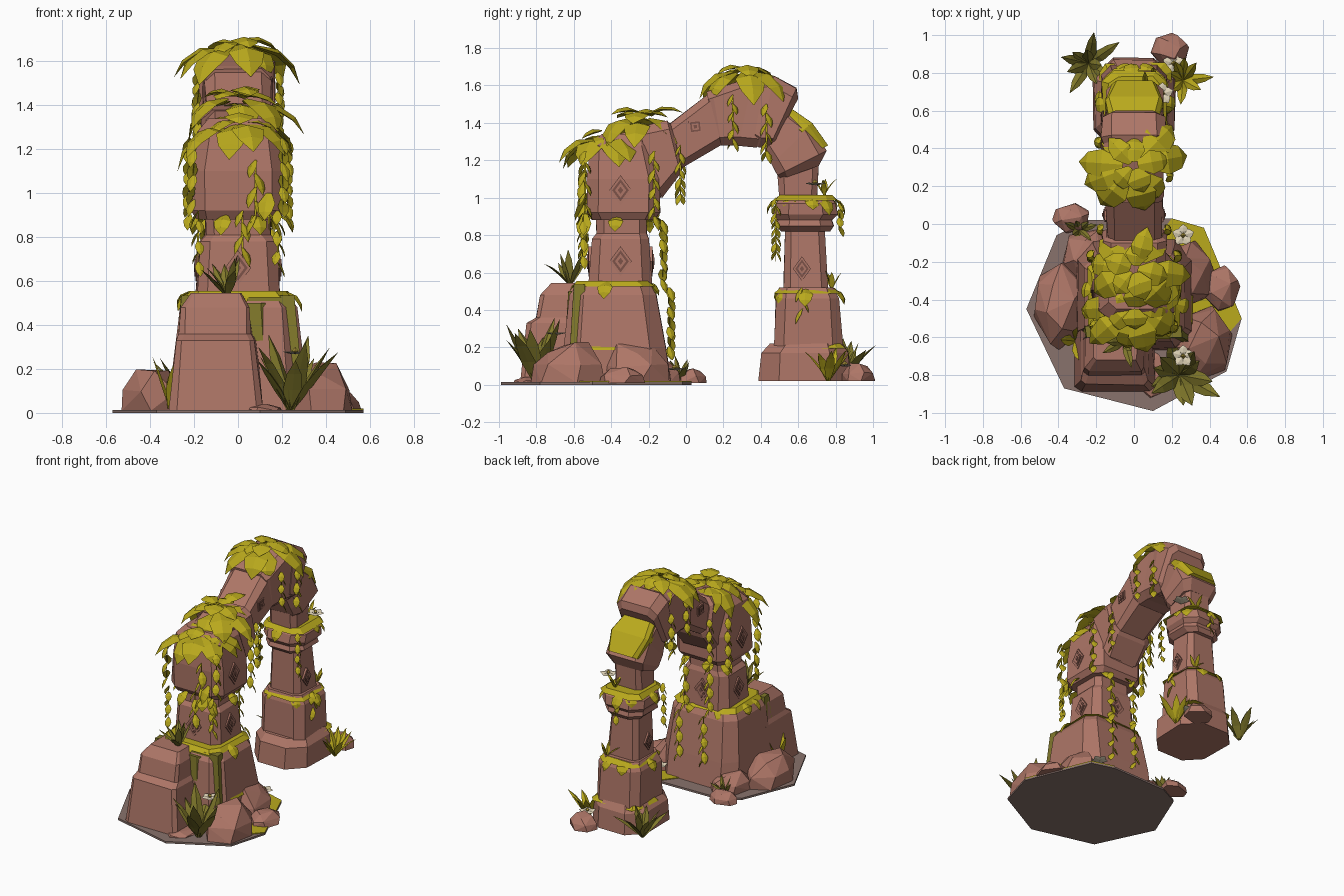
import bpy, bmesh, math, random
from mathutils import Vector

if "Cube" in bpy.data.objects:
    bpy.data.objects.remove(bpy.data.objects["Cube"])
random.seed(4)
R = random.uniform

def mat(name, r, g, b):
    m = bpy.data.materials.new(name)
    m.diffuse_color = (r, g, b, 1)
    m.use_nodes = True
    m.node_tree.nodes["Principled BSDF"].inputs["Base Color"].default_value = m.diffuse_color
    return m

STONE = mat("stone", .42, .18, .135)
CARVE = mat("carved_stone", .2, .085, .065)
EARTH = mat("earth", .25, .17, .15)
LEAF = mat("leaf", .49, .40, .012)
OLIVE = mat("grass", .22, .19, .024)
CREAM = mat("petal", .75, .66, .48)
GOLD = mat("flower_centre", .5, .36, .05)

def finish(name, bm, m):
    bmesh.ops.recalc_face_normals(bm, faces=bm.faces)
    me = bpy.data.meshes.new(name)
    bm.to_mesh(me)
    bm.free()
    me.materials.append(m)
    ob = bpy.data.objects.new(name, me)
    bpy.context.collection.objects.link(ob)
    return ob

def skin(bm, rings):
    rings = [[bm.verts.new(p) for p in r] for r in rings]
    n = len(rings[0])
    for a, b in zip(rings, rings[1:]):
        for i in range(n):
            bm.faces.new((a[i], a[(i + 1) % n], b[(i + 1) % n], b[i]))
    bm.faces.new(rings[0])
    bm.faces.new(rings[-1])

def hull(bm, pts):
    vs = [bm.verts.new(p) for p in pts]
    r = bmesh.ops.convex_hull(bm, input=vs)
    dead = {g for g in r["geom_interior"] + r["geom_unused"] if isinstance(g, bmesh.types.BMVert)}
    bmesh.ops.delete(bm, geom=list(dead), context='VERTS')

def loft(name, secs, m=STONE, ch=.3, cx=0, jit=.006):
    """Chamfered block; each section spans two (y, z) points with half width hx."""
    bm, rings = bmesh.new(), []
    for y0, z0, y1, z1, hx in secs:
        c = Vector((cx, (y0 + y1) / 2, (z0 + z1) / 2))
        v = Vector((0, (y1 - y0) / 2, (z1 - z0) / 2))
        k = ch * min(hx, v.length)
        p, q = 1 - k / hx, 1 - k / v.length
        oct8 = [(1, -q), (1, q), (p, 1), (-p, 1), (-1, q), (-1, -q), (-p, -1), (p, -1)]
        rings.append([c + Vector((a * hx + R(-jit, jit), 0, 0)) + v * (b + R(-jit, jit) * 3) for a, b in oct8])
    skin(bm, rings)
    return finish(name, bm, m)

# Ground slab under the large pillar, with a moss corner
def plate(name, pts, z0, z1, m):
    bm = bmesh.new()
    skin(bm, [[(x, y, z) for x, y in pts] for z in (z0, z1)])
    finish(name, bm, m)
plate("ground_slab", [(-.57, -.45), (-.41, -.06), (-.25, .02), (.2, .03), (.37, -.02), (.57, -.5), (.49, -.78), (.1, -.99), (-.37, -.87)], 0, .014, EARTH)
plate("ground_moss", [(.1, -.1), (.2, .03), (.37, -.02), (.57, -.5), (.5, -.58), (.2, -.5)], .012, .02, LEAF)

# Large pillar
loft("large_base", [(-.67, .01, -.08, .01, .31), (-.65, .2, -.11, .2, .3), (-.62, .48, -.16, .48, .265), (-.58, .54, -.19, .54, .23)])
loft("front_step", [(-.89, .01, -.5, .01, .21), (-.85, .33, -.5, .33, .18), (-.8, .36, -.5, .36, .165),
                    (-.78, .48, -.5, .48, .155), (-.72, .545, -.5, .545, .12)], cx=-.1, ch=.14)
loft("step_moss", [(-.66, .03, -.5, .03, .13), (-.63, .5, -.5, .5, .09)], OLIVE, cx=.03)
loft("side_moss", [(-.63, .05, -.53, .05, .302), (-.6, .535, -.54, .535, .255)], OLIVE, ch=.1)
loft("lower_pillar", [(-.52, .53, -.18, .53, .19), (-.5, .78, -.2, .78, .172), (-.48, .81, -.21, .81, .15), (-.48, .9, -.21, .9, .15)])
loft("upper_pillar", [(-.5, .88, -.17, .88, .185), (-.53, .92, -.14, .92, .21), (-.53, 1.1, -.14, 1.1, .21),
                      (-.51, 1.28, -.19, 1.28, .18), (-.45, 1.34, -.22, 1.34, .13)])

# Arch stones
loft("arch_shoulder", [(-.36, 1.34, -.17, .96, .15), (-.24, 1.38, -.1, 1.05, .15)])
loft("arch_collar", [(-.26, 1.38, -.13, 1.0, .165), (-.1, 1.41, -.03, 1.13, .168), (-.08, 1.39, -.02, 1.16, .15)])
loft("arch_stone", [(-.1, 1.385, -.02, 1.16, .14), (.12, 1.555, .19, 1.28, .152)])
loft("arch_crown", [(.11, 1.565, .17, 1.285, .145), (.14, 1.58, .19, 1.28, .155), (.36, 1.65, .28, 1.28, .16), (.46, 1.63, .38, 1.27, .16)])
loft("crown_collar", [(.42, 1.635, .36, 1.29, .16), (.47, 1.65, .39, 1.27, .172), (.59, 1.585, .445, 1.27, .168), (.6, 1.53, .46, 1.27, .14)])
loft("arch_haunch", [(.54, 1.48, .42, 1.26, .135), (.67, 1.385, .46, 1.18, .152), (.75, 1.25, .49, 1.12, .152), (.71, 1.17, .51, 1.1, .12)])
loft("arch_foot", [(.71, 1.2, .49, 1.13, .11), (.7, .98, .5, .98, .11)])

# Small pillar
loft("capital", [(.51, .82, .77, .82, .12), (.48, .85, .79, .85, .155), (.49, .88, .78, .88, .15), (.47, .91, .81, .91, .17),
                 (.48, .97, .8, .97, .165), (.51, 1.01, .77, 1.01, .13)], ch=.45)
loft("small_shaft", [(.52, .5, .76, .5, .13), (.53, .84, .74, .84, .11)])
loft("small_plinth", [(.47, .2, .84, .2, .18), (.48, .46, .82, .46, .17), (.5, .52, .79, .52, .14)])
loft("small_base", [(.39, .02, .88, .02, .22), (.4, .17, .87, .17, .21), (.45, .22, .84, .22, .175)], ch=.5)

# Moss caps lying on ledges
for i, (y0, y1, z, hx) in enumerate([(-.61, -.17, .525, .255), (.475, .825, .488, .166), (.56, .85, .195, .196), (.47, .81, .985, .162)]):
    loft("moss_cap_%d" % i, [(y0, z, y1, z, hx), (y0 + .03, z + .03, y1 - .03, z + .03, hx - .03)], LEAF, jit=.014)
loft("moss_band", [(-.58, .185, -.24, .185, .285), (-.56, .215, -.26, .215, .27)], LEAF, cx=.028, jit=.004)
loft("haunch_moss", [(.53, 1.5, .47, 1.42, .12), (.675, 1.4, .6, 1.34, .155), (.76, 1.28, .68, 1.24, .12)], LEAF, ch=.5)

# Loose rocks: cx, cy, half x, half y, height, base z
bm = bmesh.new()
for x, y, a, b, h, z in [(-.39, -.43, .14, .23, .2, .01), (.37, -.63, .15, .2, .2, .01), (.3, -.27, .12, .18, .19, .01),
                         (.46, -.34, .1, .12, .08, .01), (-.33, .03, .1, .08, .07, .01), (.19, .92, .1, .09, .09, .02),
                         (-.25, -.17, .13, .15, .12, .01), (.1, -.8, .1, .12, .03, .01)]:
    pts = []
    for n, r, t in ((6, 1.03, 0), (6, .97, .5), (4, .55, 1)):
        for i in range(n):
            g = i * math.tau / n + .3 + R(-.25, .25)
            pts.append((x + a * r * math.cos(g), y + b * r * math.sin(g), z + h * t * (1 if t == 0 else R(.8, 1.1))))
    hull(bm, pts)
finish("loose_rocks", bm, STONE)

# Carved diamonds: stacked frames facing the sides or the front
frames, grooves = bmesh.new(), bmesh.new()
def diamond(o, u, w, h, turn=0):
    o, u = Vector(o), Vector(u)
    s = Vector((u.y, u.x, 0))
    for k, (f, bm) in enumerate([(1, frames), (.74, grooves), (.5, frames), (.24, grooves)]):
        pts = []
        for i in range(4):
            g = i * math.pi / 2 + turn
            rim = s * (w * f * math.cos(g)) + Vector((0, 0, h * f * math.sin(g)))
            pts += [o + rim - u * .01, o + rim + u * (.005 + .004 * k)]
        hull(bm, pts)
for sx in (1, -1):
    for hx, y, z, w, h, t in [(.184, -.35, .66, .06, .08, 0), (.213, -.35, 1.04, .06, .08, 0), (.127, .62, .62, .048, .066, 0), (.152, .05, 1.38, .05, .05, .9)]:
        diamond((sx * hx, y, z), (sx, 0, 0), w, h, t)
diamond((0, -.515, .66), (0, -1, 0), .06, .08)
diamond((0, -.185, .66), (0, 1, 0), .06, .08)
finish("diamond_frames", frames, STONE)
finish("diamond_grooves", grooves, CARVE)

# Foliage helpers: one folded, drooping leaf is used for everything
def leaf(bm, p, az, length, width, elev, droop, fold=.13):
    d, s, pos, last, rings = Vector((math.cos(az), math.sin(az), 0)), Vector((-math.sin(az), math.cos(az), 0)), Vector(p), 0, []
    for t, w in ((0, .35), (.4, 1), (.72, .75), (1, .03)):
        g = elev - droop * t
        pos = pos + (d * math.cos(g) + Vector((0, 0, math.sin(g)))) * length * (t - last)
        last = t
        n = Vector((0, 0, math.cos(g))) - d * math.sin(g)
        e = width * w / 2
        rings.append([pos + s * e - n * e * fold, pos + n * e * fold, pos - s * e - n * e * fold, pos - n * e * .25])
    skin(bm, rings)

def cluster(bm, c, n, length, width, elev, droop, off=.06):
    for i in range(n):
        g = i * math.tau / n + R(-.3, .3)
        p = Vector(c) + Vector((math.cos(g), math.sin(g), 0)) * off + Vector((0, 0, R(-.025, .025)))
        leaf(bm, p, g, length * (.72 + .28 * abs(math.cos(g))) * R(.85, 1.1), width * R(.85, 1.15), elev + R(-.2, .2), droop)

# Leaf crowns on the pillar and the top of the arch
bm = bmesh.new()
for c, k, n in (((0, -.43, 1.3), 1, 10), ((0, -.24, 1.42), .95, 8), ((0, .31, 1.65), 1.02, 9)):
    cluster(bm, c, n, .3 * k, .15, .4, 1.6)
    cluster(bm, Vector(c) + Vector((0, 0, .045)), 5, .19 * k, .13, .6, 1.3, .02)
leaf(bm, (.02, -.2, 1.45), 1.3, .2, .12, .9, 1.3)
finish("leaf_crowns", bm, LEAF)

# Hanging vines: x, y, top z, bottom z, outward azimuth, leaf size
bm = bmesh.new()
vines = [(.08, -.54, 1.15, .82, -1.57, .1), (.14, -.54, 1.0, .82, -1.2, .14), (.02, -.53, .92, .7, -1.57, .09)]
for sx, az in ((1, 0), (-1, math.pi)):
    vines += [(sx * .2, -.54, 1.25, .92, az, .09), (sx * .18, -.55, .92, .65, az - sx * .9, .075), (sx * .22, -.17, 1.25, .85, az, .08),
              (sx * .17, -.03, 1.28, .98, az, .07), (sx * .18, .25, 1.55, 1.28, az, .075), (sx * .18, .43, 1.5, 1.2, az, .08),
              (sx * .15, .48, 1.0, .66, az, .065), (sx * .1, -.13, .88, .52, 1.57, .085), (sx * .1 + .02, -.09, .52, .15, 1.57, .085)]
vines += [(.17, .62, .52, .34, 0, .09), (0, .82, .98, .8, 1.57, .07)]
for x, y, z1, z0, az, s in vines:
    leaf(bm, (x, y, z1), az, z1 - z0, .012, -1.55, 0)
    z, i = z1, 0
    while z > z0 + s * .4:
        leaf(bm, (x, y, z), az + (1.0 if i % 2 else -1.0) + R(-.3, .3), s * R(.85, 1.15), s * .6, -.6, .8)
        z -= s * .62
        i += 1
finish("hanging_vines", bm, LEAF)

# Small leaves draped over ledges
bm = bmesh.new()
for cy, z, hx, hy, n in ((-.34, .9, .19, .18, 7), (-.38, .55, .23, .19, 9), (.64, 1.0, .14, .14, 8), (.65, .51, .15, .15, 6)):
    for i in range(n):
        g = i * math.tau / n + R(-.3, .3)
        leaf(bm, (hx * math.cos(g), cy + hy * math.sin(g), z), g, R(.08, .13), .085, .15, 1.6)
finish("ledge_leaves", bm, LEAF)

# Grass tufts: position, height, blade count, material
for i, (p, h, n, m) in enumerate([((.24, -.8, .01), .36, 11, OLIVE), ((-.05, -.62, .53), .19, 8, OLIVE),
                                  ((-.24, .85, .03), .25, 10, OLIVE), ((.26, .76, .02), .22, 9, LEAF), ((-.29, -.03, .02), .15, 7, OLIVE),
                                  ((-.31, -.62, .02), .24, 4, LEAF), ((.1, .78, .51), .13, 4, LEAF), ((.06, .74, 1.01), .12, 4, LEAF)]):
    bm = bmesh.new()
    for k in range(n):
        leaf(bm, p, k * math.tau / n + R(-.3, .3), h * R(.75, 1.05), h * .25, R(1.0, 1.4), R(.1, .7), .2)
    finish("grass_tuft_%d" % i, bm, m)

# Flowers
petals, hearts = bmesh.new(), bmesh.new()
for p in [(.26, -.7, .27), (.26, -.06, .08), (.21, .85, .1), (.15, .69, 1.07)]:
    for k in range(5):
        leaf(petals, p, k * math.tau / 5 + .3, .06, .055, .4, .4)
    hull(hearts, [Vector(p) + Vector(v) * .015 for v in ((1, 0, .8), (-1, 0, .8), (0, 1, .8), (0, -1, .8), (0, 0, 2), (0, 0, -.3))])
finish("flower_petals", petals, CREAM)
finish("flower_centres", hearts, GOLD)
